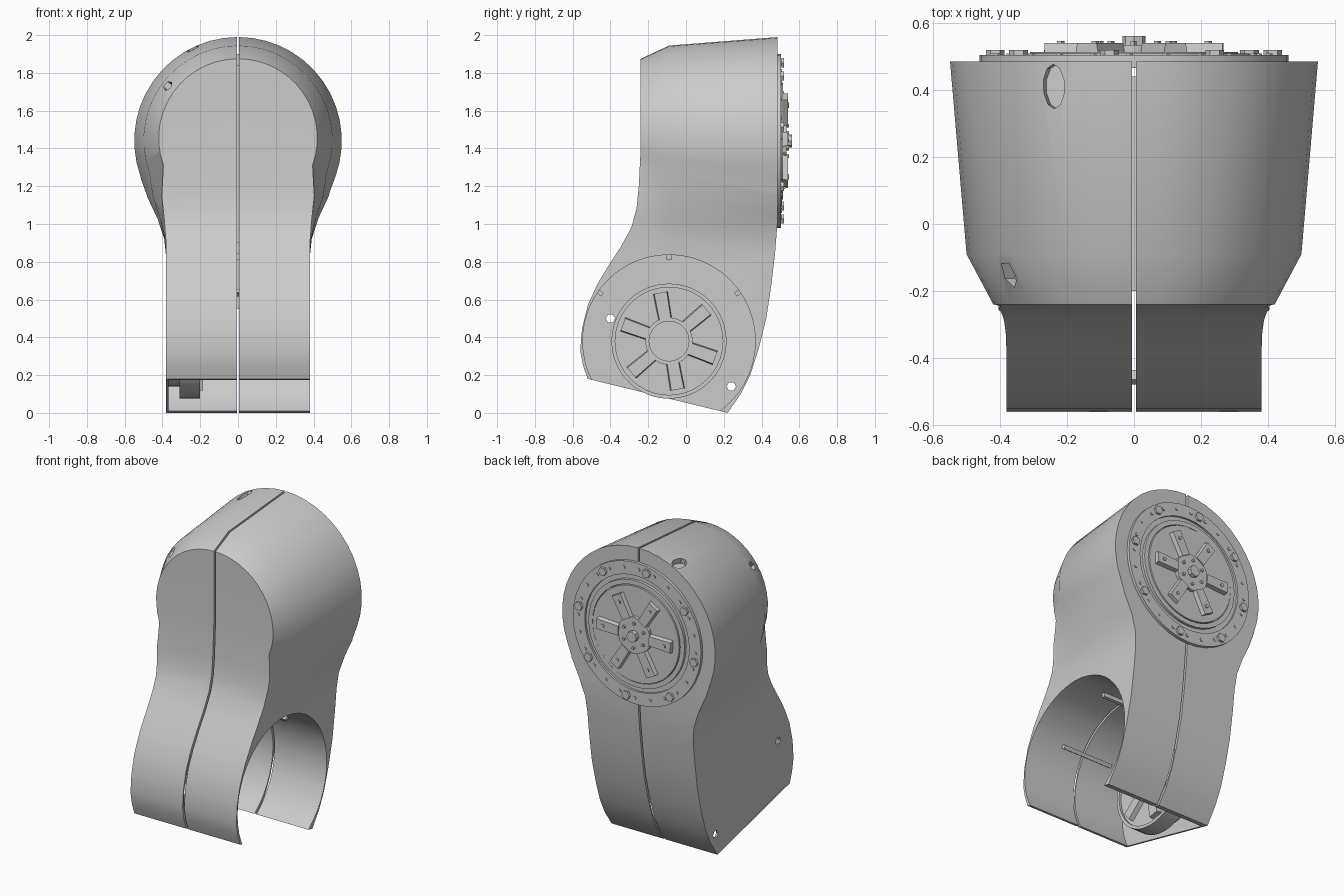
import bpy, bmesh
from math import sin, cos, pi, radians
from mathutils import Vector, Matrix

cube = bpy.data.objects.get("Cube")
if cube:
    bpy.data.objects.remove(cube)

GREY = bpy.data.materials.new("plain_grey")
GREY.use_nodes = True
GREY.diffuse_color = (0.6, 0.6, 0.6, 1)
GREY.node_tree.nodes["Principled BSDF"].inputs["Base Color"].default_value = (0.6, 0.6, 0.6, 1)

HEAD_Z = 1.44                 # centre of the round head
BORE = (-0.09, 0.38)          # y, z of the side bore
BACK = 0.485                  # plane of the head's back face


def loft(name, rings, loop=False):
    """Skin equal-length rings of points; cap the ends unless looped."""
    bm = bmesh.new()
    vs = [[bm.verts.new(p) for p in r] for r in rings]
    n = len(vs[0])
    pairs = list(zip(vs, vs[1:])) + ([(vs[-1], vs[0])] if loop else [])
    for a, b in pairs:
        for i in range(n):
            j = (i + 1) % n
            bm.faces.new((a[i], a[j], b[j], b[i]))
    if not loop:
        bm.faces.new(vs[0])
        bm.faces.new(vs[-1])
    bmesh.ops.recalc_face_normals(bm, faces=bm.faces)
    me = bpy.data.meshes.new(name)
    bm.to_mesh(me)
    bm.free()
    me.materials.append(GREY)
    ob = bpy.data.objects.new(name, me)
    bpy.context.collection.objects.link(ob)
    return ob


def circle(r, at, axis, n=40):
    """Circle round the head's back axis (Y) or the bore axis (X)."""
    ts = [2 * pi * i / n for i in range(n)]
    if axis == "Y":
        return [(r * cos(t), at, HEAD_Z + r * sin(t)) for t in ts]
    return [(at, BORE[0] + r * cos(t), BORE[1] + r * sin(t)) for t in ts]


def disc(name, r, a, b, axis, n=40):
    return loft(name, [circle(r, a, axis, n), circle(r, b, axis, n)])


def ring(name, r0, r1, a, b, axis):
    return loft(name, [circle(r, p, axis) for r, p in ((r1, a), (r1, b), (r0, b), (r0, a))], True)


def box(name, lo, hi):
    def rect(z):
        return [(lo[0], lo[1], z), (hi[0], lo[1], z), (hi[0], hi[1], z), (lo[0], hi[1], z)]
    return loft(name, [rect(lo[2]), rect(hi[2])])


def boolean(ob, cutter, op):
    mod = ob.modifiers.new("cut", "BOOLEAN")
    mod.operation, mod.object, mod.solver = op, cutter, "EXACT"
    bpy.context.view_layer.update()
    dg = bpy.context.evaluated_depsgraph_get()
    me = bpy.data.meshes.new_from_object(ob.evaluated_get(dg))
    ob.modifiers.clear()
    ob.data = me
    bpy.data.objects.remove(cutter)


def smooth(ob, angle=30):
    bpy.ops.object.select_all(action="DESELECT")
    ob.select_set(True)
    bpy.context.view_layer.objects.active = ob
    bpy.ops.object.shade_smooth_by_angle(angle=radians(angle))


# Body: keyhole sections tapering towards the front
def keyhole(y, r, zc):
    arc = [(r * cos(t), y, zc + r * sin(t))
           for t in (radians(-20 + 220 * i / 28) for i in range(29))]
    side = [(0.38 + (r - 0.38) * k, z) for k, z in ((0.6, 1.15), (0.25, 1.02), (0.06, 0.92), (0, 0.82), (0, -0.1))]
    left = [(-x, y, z) for x, z in side]
    right = [(x, y, z) for x, z in reversed(side)]
    return arc + left + right


body = loft("arm_housing", [keyhole(0.55, 0.555, 1.44), keyhole(-0.09, 0.5, 1.445),
                            keyhole(-0.24, 0.42, 1.455), keyhole(-0.7, 0.42, 1.455)])

# Side outline trims the front, the curved back and the slanted foot
outline = [(-0.24, 2.1), (-0.24, 1.4), (-0.25, 1.2), (-0.262, 1.08), (-0.29, 0.98), (-0.345, 0.88),
           (-0.41, 0.78), (-0.47, 0.68), (-0.52, 0.57), (-0.55, 0.45), (-0.56, 0.33), (-0.545, 0.25),
           (-0.52, 0.18), (0.22, 0), (0.29, 0.1), (0.34, 0.2), (0.385, 0.34), (0.425, 0.5), (0.452, 0.68),
           (0.472, 0.85), (BACK, 1.02), (BACK, 2.1)]
trim = loft("trim", [[(x, y, z) for y, z in outline] for x in (-0.8, 0.8)])
boolean(body, trim, "INTERSECT")

# Side bore, open to the left flank and the foot
boolean(body, disc("bore", 0.457, -0.368, 0.8, "X", 48), "DIFFERENCE")

# Seam between the two half shells
boolean(body, box("seam", (-0.006, -0.8, -0.2), (0.006, 0.8, 2.2)), "DIFFERENCE")


# Screw recesses on the right-hand shell
def recess(pos, direction, r, stretch, n):
    ob = loft("recess", [[(r * stretch * cos(2 * pi * i / n), r * sin(2 * pi * i / n), h)
                          for i in range(n)] for h in (-0.04, 0.1)])
    rot = Vector(direction).to_track_quat("Z", "Y").to_matrix().to_4x4()
    ob.data.transform(Matrix.Translation(pos) @ rot)
    boolean(body, ob, "DIFFERENCE")


recess((-0.24, 0.41, 1.93), (-0.3, 0, 1), 0.035, 1.9, 10)
recess((-0.37, -0.15, 1.73), (-0.8, 0, 0.6), 0.03, 1.3, 5)
recess((-0.385, -0.4, 0.5), (-1, 0, 0), 0.025, 1, 6)
recess((-0.385, 0.24, 0.14), (-1, 0, 0), 0.025, 1, 6)
smooth(body)

# Inner core that closes the seam from behind
box("head_core", (-0.04, -0.2, 0.9), (0.04, 0.44, 1.84))
box("rear_core", (-0.03, 0.345, 0.55), (0.03, 0.415, 0.92))


# Six-armed star plate, built round either axis
def star(name, axis, base, top, r0, r1, offset, half):
    for i in range(6):
        t = radians(offset + 60 * i)
        corners = [(r0, -half), (r1, -half * 1.1), (r1, half * 1.1), (r0, half)]
        rings = []
        for h, s in ((base, 1), (top, 0.85)):
            pts = [(a * cos(t) - b * s * sin(t), a * sin(t) + b * s * cos(t)) for a, b in corners]
            rings.append([(u, h, HEAD_Z + v) if axis == "Y" else (h, BORE[0] + u, BORE[1] + v)
                          for u, v in pts])
        loft(f"{name}_arm_{i + 1}", rings)


# Drum inside the bore
smooth(disc("drum_neck", 0.24, -0.38, -0.3, "X"))
smooth(disc("drum", 0.3, -0.31, -0.215, "X", 28))
smooth(ring("drum_rim", 0.285, 0.305, -0.31, -0.2, "X"))
star("drum_star", "X", -0.22, -0.185, 0.12, 0.26, 40, 0.036)
smooth(ring("drum_hub", 0.105, 0.125, -0.22, -0.19, "X"))

# Short ribs lining the bore
for i, a in enumerate((35, 90, 145)):
    t = radians(a)
    rib = box(f"bore_rib_{i + 1}", (-0.2, -0.012, 0.43), (0.16, 0.012, 0.465))
    rib.data.transform(Matrix.Translation((0, *BORE)) @ Matrix.Rotation(t - pi / 2, 4, "X"))

# Rear joint: flange ring, stepped discs, star and hub
smooth(ring("flange_ring", 0.375, 0.46, BACK - 0.02, 0.503, "Y"))
smooth(disc("joint_base", 0.38, BACK - 0.02, 0.49, "Y"))
smooth(ring("joint_lip", 0.315, 0.345, 0.48, 0.508, "Y"))
smooth(disc("joint_disc", 0.31, 0.48, 0.513, "Y"))
star("joint_star", "Y", 0.51, 0.54, 0.11, 0.265, 2, 0.036)
smooth(disc("joint_hub", 0.12, 0.51, 0.533, "Y", 12))
smooth(disc("hub_cap", 0.035, 0.53, 0.56, "Y", 8))


# Bolts repeated round the rear joint
def bolts(name, count, radius, size, base, top, sides, offset=0):
    for i in range(count):
        t = radians(offset) + 2 * pi * i / count
        b = disc(f"{name}_{i + 1}", size, base, top, "Y", sides)
        b.data.transform(Matrix.Translation((radius * cos(t), 0, radius * sin(t))))


bolts("flange_lug", 8, 0.42, 0.028, 0.495, 0.518, 6, 10)
bolts("flange_bolt", 24, 0.42, 0.011, 0.495, 0.508, 5, 2)
bolts("star_bolt", 6, 0.22, 0.012, 0.53, 0.546, 5, 2)
bolts("hub_pin", 6, 0.08, 0.01, 0.53, 0.546, 5, 32)
